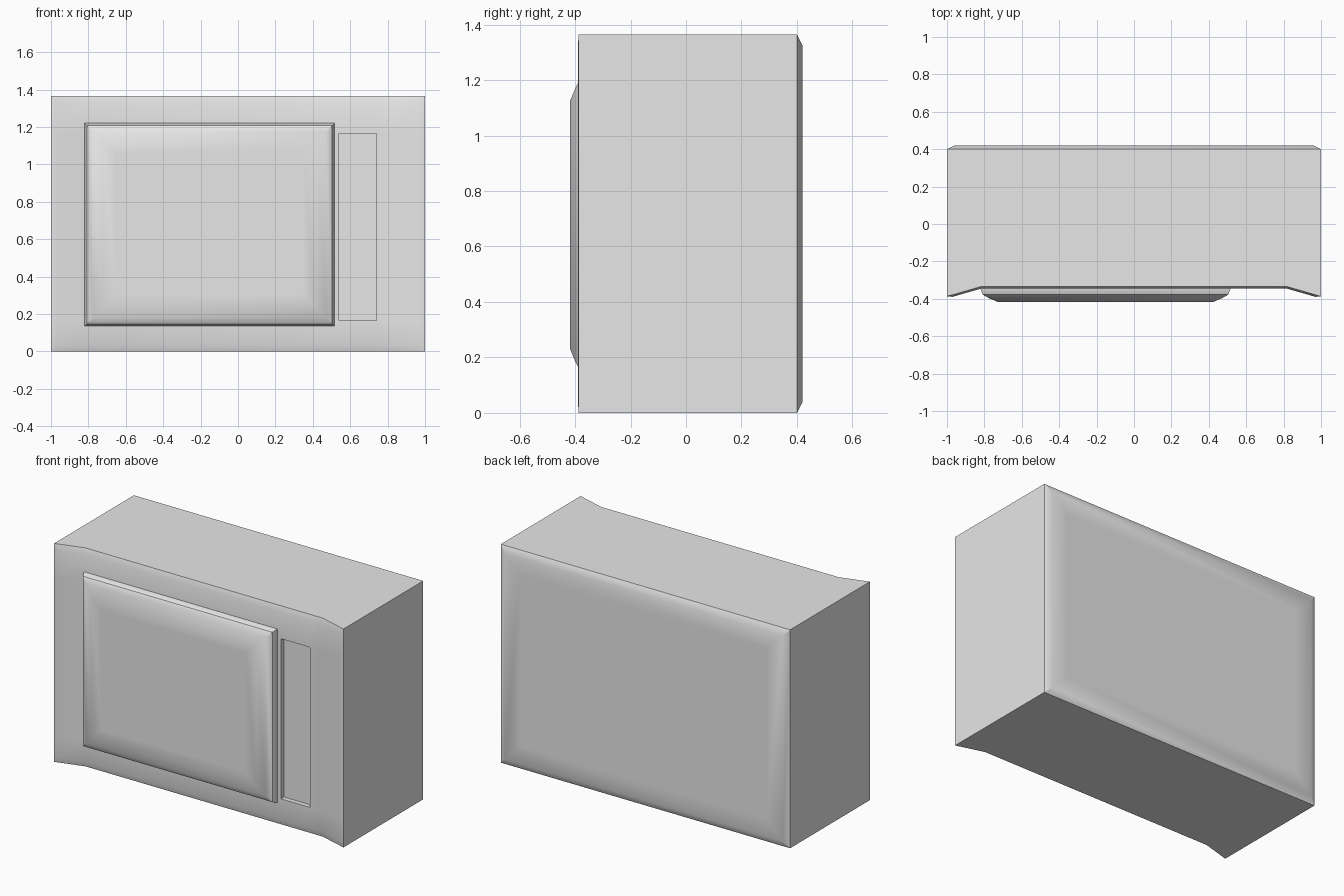
import bpy
import bmesh
from math import radians

if "Cube" in bpy.data.objects:
    bpy.data.objects.remove(bpy.data.objects["Cube"], do_unlink=True)

grey = bpy.data.materials.new("light grey")
grey.use_nodes = True
grey.diffuse_color = (0.8, 0.8, 0.8, 1)
grey.node_tree.nodes["Principled BSDF"].inputs["Base Color"].default_value = (0.8, 0.8, 0.8, 1)


def finish(name, bm):
    bmesh.ops.recalc_face_normals(bm, faces=bm.faces)
    mesh = bpy.data.meshes.new(name)
    bm.to_mesh(mesh)
    bm.free()
    mesh.materials.append(grey)
    obj = bpy.data.objects.new(name, mesh)
    bpy.context.collection.objects.link(obj)
    bpy.ops.object.select_all(action='DESELECT')
    obj.select_set(True)
    bpy.context.view_layer.objects.active = obj
    bpy.ops.object.shade_smooth_by_angle(angle=radians(35))
    return obj


def stacked_panel(bm, x0, x1, z0, z1, layers):
    """Nested rectangles, each (inset, y), joined by walls; last one is capped."""
    previous = None
    for inset, y in layers:
        a, b, c, d = x0 + inset, x1 - inset, z0 + inset, z1 - inset
        ring = [bm.verts.new(p) for p in ((a, y, c), (b, y, c), (b, y, d), (a, y, d))]
        if previous:
            for i in range(4):
                j = (i + 1) % 4
                bm.faces.new((previous[i], previous[j], ring[j], ring[i]))
        previous = ring
    bm.faces.new(previous)


# Casing: dished front sheet with a recess for the controls
WIDTH_STOPS = [-1, -0.97, -0.82, 0.54, 0.74, 0.82, 0.97, 1]
HEIGHT_STOPS = [0, 0.035, 0.165, 1.165, 1.33, 1.365]


def front_depth(x, z):
    flare = max(0, abs(x) - 0.82) / 0.18
    rim = abs(x) == 1 or z in (HEIGHT_STOPS[0], HEIGHT_STOPS[-1])
    return -0.335 - 0.052 * flare - (0 if rim else 0.011)


bm = bmesh.new()
grid = [[bm.verts.new((x, front_depth(x, z), z)) for x in WIDTH_STOPS] for z in HEIGHT_STOPS]
for r in range(len(HEIGHT_STOPS) - 1):
    for c in range(len(WIDTH_STOPS) - 1):
        face = bm.faces.new((grid[r][c], grid[r][c + 1], grid[r + 1][c + 1], grid[r + 1][c]))
        if WIDTH_STOPS[c] == 0.54 and HEIGHT_STOPS[r] == 0.165:
            recess = face

# Casing sides, drawn back from the rim of the front sheet
rim_edges = [e for e in bm.edges if e.is_boundary]
drawn = bmesh.ops.extrude_edge_only(bm, edges=rim_edges)["geom"]
for v in drawn:
    if isinstance(v, bmesh.types.BMVert):
        v.co.y = 0.40

# Sunken control strip
pushed = bmesh.ops.extrude_discrete_faces(bm, faces=[recess])["faces"]
bmesh.ops.translate(bm, verts=pushed[0].verts, vec=(0, 0.03, 0))
finish("casing", bm)

# Chamfered back
bm = bmesh.new()
stacked_panel(bm, -1, 1, 0, 1.365, [(0, 0.40), (0.04, 0.42), (0.15, 0.42)])
finish("back_panel", bm)

# Raised door with softened border
bm = bmesh.new()
stacked_panel(bm, -0.82, 0.515, 0.135, 1.22,
              [(0, -0.33), (0, -0.35), (0.012, -0.378), (0.045, -0.397),
               (0.095, -0.418), (0.17, -0.418)])
finish("door", bm)
